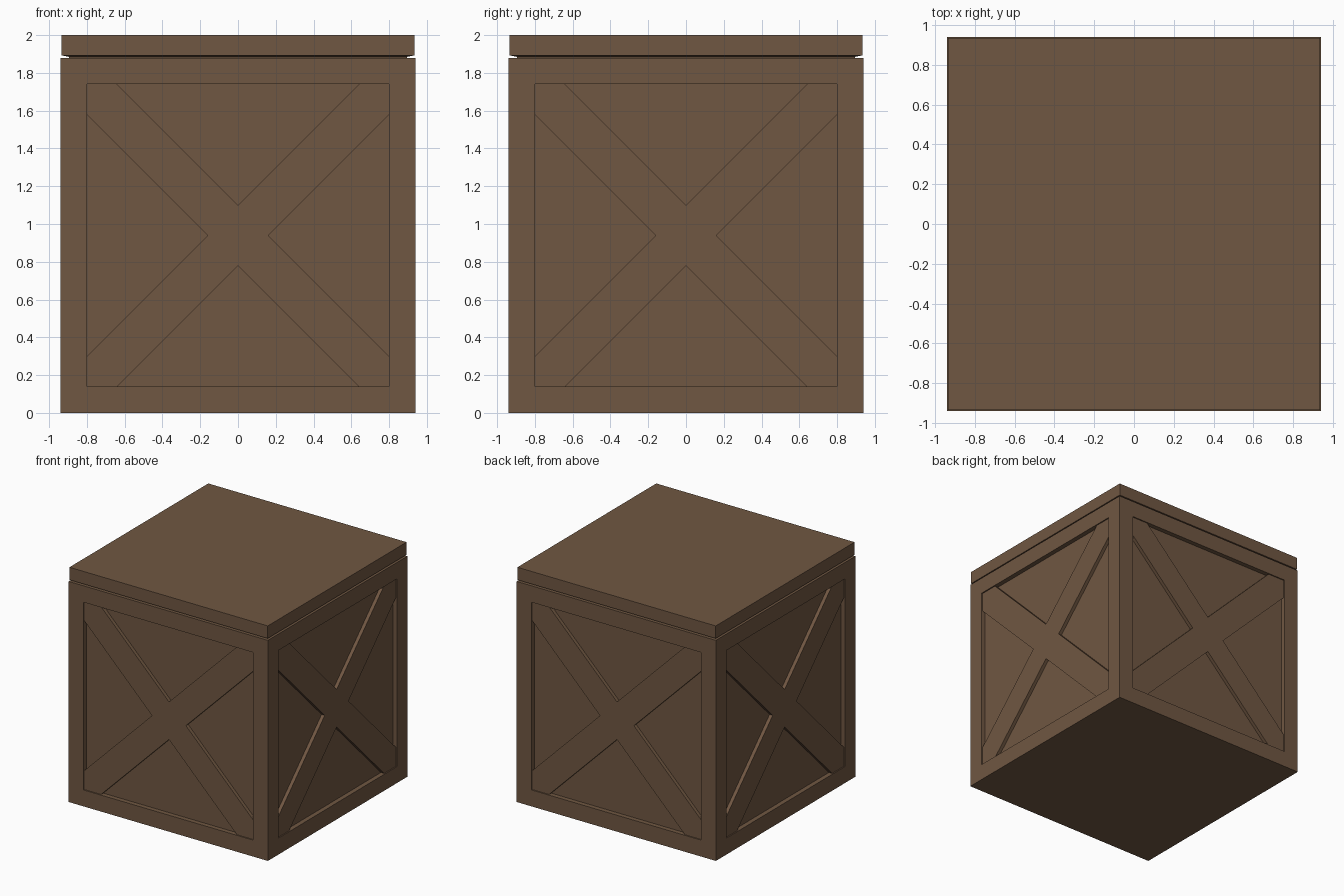
import bpy, bmesh
from mathutils import Matrix, Vector

if "Cube" in bpy.data.objects:
    bpy.data.objects.remove(bpy.data.objects["Cube"])

H = 0.94             # half size of the box
IN = 0.80            # half size of the frame opening
T = 0.64             # half width of each triangular panel
APEX = 0.16          # distance of panel tip from the centre
STEP, DEEP = 0.01, 0.04   # depth of cross brace and of panels

wood = bpy.data.materials.new("brown_wood")
wood.diffuse_color = (0.162, 0.095, 0.054, 1)
wood.use_nodes = True
wood.node_tree.nodes["Principled BSDF"].inputs["Base Color"].default_value = wood.diffuse_color


def finish(name, bm):
    bmesh.ops.remove_doubles(bm, verts=bm.verts[:], dist=1e-4)
    bmesh.ops.recalc_face_normals(bm, faces=bm.faces[:])
    mesh = bpy.data.meshes.new(name)
    bm.to_mesh(mesh)
    bm.free()
    mesh.materials.append(wood)
    obj = bpy.data.objects.new(name, mesh)
    bpy.context.collection.objects.link(obj)
    return obj


def face(bm, pts):
    return bm.faces.new([bm.verts.new(p) for p in pts])


def square(half, z):
    return [(-half, -half, z), (half, -half, z), (half, half, z), (-half, half, z)]


# Crate body: four framed sides with a sunken cross brace and triangular panels
bm = bmesh.new()
for side in range(4):
    turn = Matrix.Rotation(side * 1.5707963268, 3, 'Z')

    def place(u, v, quarter, depth):
        for _ in range(quarter):
            u, v = v, -u
        return turn @ Vector((u, depth - H, H + v))

    brace = []
    for q in range(4):
        rim = [(-IN, IN), (-T, IN), (T, IN), (IN, IN)]
        # frame rail
        face(bm, [place(-H, H, q, 0), place(H, H, q, 0)]
             + [place(u, v, q, 0) for u, v in reversed(rim)])
        # step from frame to brace
        for a, b in zip(rim, rim[1:]):
            face(bm, [place(*a, q, 0), place(*b, q, 0),
                      place(*b, q, STEP), place(*a, q, STEP)])
        # triangular panel and its walls
        tri = [(-T, IN), (T, IN), (0, APEX)]
        face(bm, [place(*p, q, DEEP) for p in tri])
        for a, b in zip(tri, tri[1:] + tri[:1]):
            face(bm, [place(*a, q, STEP), place(*b, q, STEP),
                      place(*b, q, DEEP), place(*a, q, DEEP)])
        brace += [place(u, v, q, STEP)
                  for u, v in [(-IN, IN), (-T, IN), (0, APEX), (T, IN)]]
    # cross brace
    face(bm, brace)
face(bm, square(H, 0))
face(bm, square(H, 2 * H))
finish("crate_body", bm)

# Lid with a narrow neck that leaves a shadow gap above the body
bm = bmesh.new()
rings = [square(h, z) for h, z in
         [(0.895, 1.87), (0.895, 1.885), (0.935, 1.893), (0.935, 2.0)]]
for low, high in zip(rings, rings[1:]):
    for i in range(4):
        j = (i + 1) % 4
        face(bm, [low[i], low[j], high[j], high[i]])
face(bm, rings[0])
face(bm, rings[-1])
finish("lid", bm)
